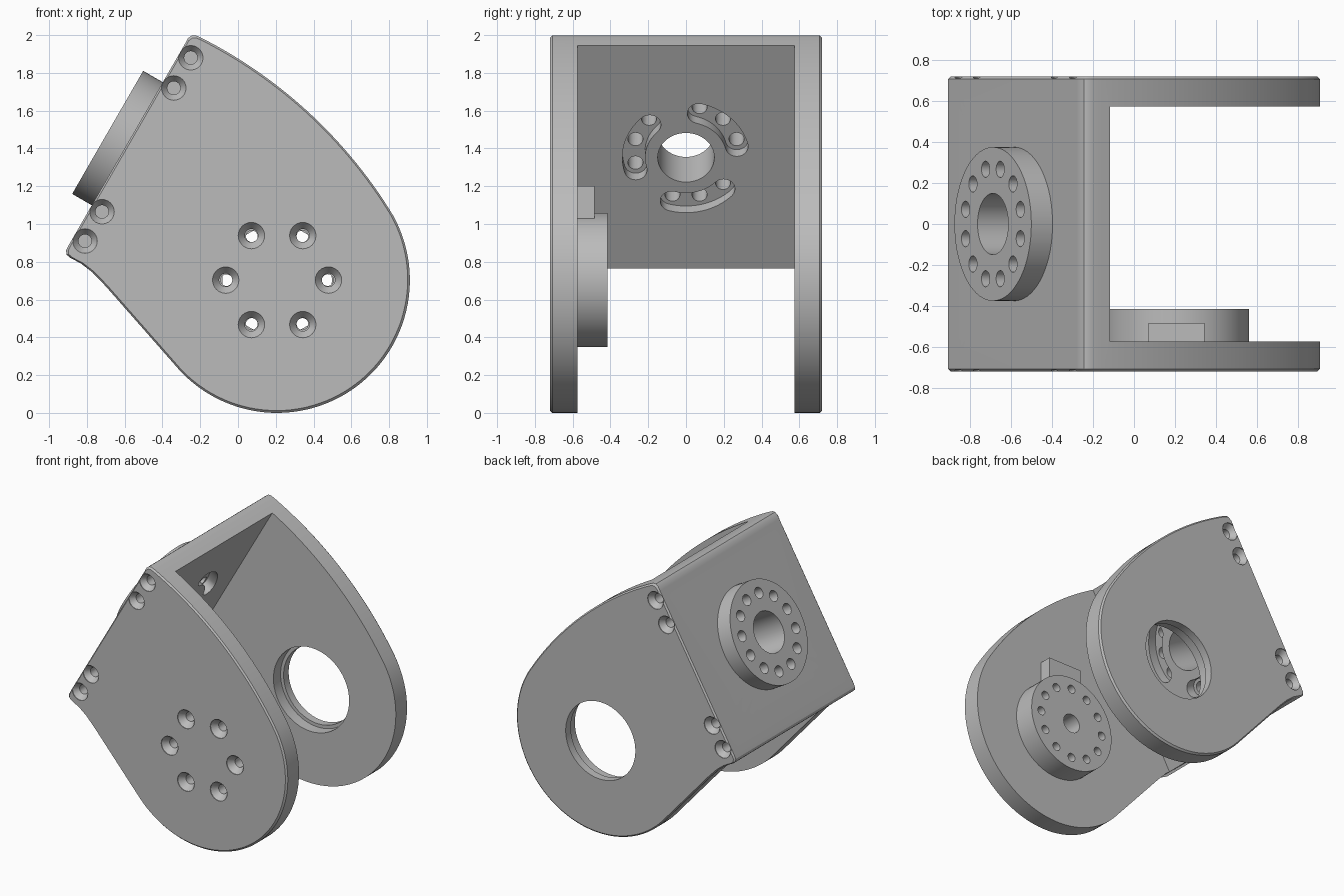
import bpy, bmesh
from math import sin, cos, radians, pi
from mathutils import Matrix, Vector

cube = bpy.data.objects.get("Cube")
if cube:
    bpy.data.objects.remove(cube, do_unlink=True)

grey = bpy.data.materials.new("matte grey")
grey.use_nodes = True
colour = (0.5, 0.5, 0.5, 1)
grey.diffuse_color = colour
grey.node_tree.nodes["Principled BSDF"].inputs["Base Color"].default_value = colour


# --- helpers ---
def arc(cx, cy, r, a0, a1, n):
    angles = [radians(a0 + (a1 - a0) * i / n) for i in range(n + 1)]
    return [(cx + r * cos(a), cy + r * sin(a)) for a in angles]


def loft(bm, loops, m):
    """Closed solid through a stack of (outline, depth) loops."""
    rings = [[bm.verts.new(m @ Vector((x, y, d))) for x, y in pts] for pts, d in loops]
    n = len(rings[0])
    for a, b in zip(rings, rings[1:]):
        for i in range(n):
            j = (i + 1) % n
            bm.faces.new((a[i], a[j], b[j], b[i]))
    bm.faces.new(rings[0])
    bm.faces.new(rings[-1])


def lathe(bm, steps, m, n=32):
    """Solid of revolution from (radius, depth) steps along local z."""
    loft(bm, [(arc(0, 0, r, 0, 360 - 360 / n, n - 1), d) for r, d in steps], m)


def finish(name, bm):
    bmesh.ops.recalc_face_normals(bm, faces=bm.faces)
    mesh = bpy.data.meshes.new(name)
    bm.to_mesh(mesh)
    bm.free()
    mesh.materials.append(grey)
    ob = bpy.data.objects.new(name, mesh)
    bpy.context.collection.objects.link(ob)
    return ob


def cut(ob, bm):
    """Subtract the solids in bm from ob."""
    cutter = finish("cutter", bm)
    cutter.hide_render = True
    mod = ob.modifiers.new("cut", "BOOLEAN")
    mod.operation = "DIFFERENCE"
    mod.solver = "EXACT"
    mod.object = cutter
    deps = bpy.context.evaluated_depsgraph_get()
    mesh = bpy.data.meshes.new_from_object(ob.evaluated_get(deps))
    ob.modifiers.clear()
    ob.data = mesh
    bpy.data.objects.remove(cutter, do_unlink=True)


def smooth(ob):
    bpy.ops.object.select_all(action="DESELECT")
    ob.select_set(True)
    bpy.context.view_layer.objects.active = ob
    bpy.ops.object.shade_smooth_by_angle(angle=radians(30))


def polar(r, degrees):
    return r * cos(radians(degrees)), r * sin(radians(degrees))


# --- frames: local z runs into each plate, or out of the slanted wall ---
PX, PZ, HALF, INNER = 0.207, 0.703, 0.72, 0.575
WALL_IN, WALL_OUT, WALL_MID = 1.074, 1.22, 0.941
wall = Matrix.Rotation(radians(-60), 4, "Y")
hub = wall @ Matrix.Translation((WALL_MID, 0, 0))


def front(x, z):
    return Matrix.Translation((x, -HALF, z)) @ Matrix.Rotation(-pi / 2, 4, "X")


def back(x, z):
    return Matrix.Translation((x, HALF, z)) @ Matrix.Rotation(pi / 2, 4, "X")


# --- bracket: side profile with chamfered rims, hollowed to a U ---
profile = arc(PX, PZ, 0.703, 222, 392, 56)[:-1]
profile += arc(-1.34, -0.27, 2.53, 32.2, 63.2, 28)
profile += [(-0.225, 1.999), (-0.245, 1.998), (-0.265, 1.983), (-0.28, 1.955),
            (-0.895, 0.89), (-0.91, 0.86), (-0.908, 0.838), (-0.89, 0.822),
            (-0.83, 0.79), (-0.77, 0.743), (-0.7, 0.67)]
# side axis pointing back, so outlines read as (x, z)
upright = Matrix(((1, 0, 0, 0), (0, 0, 1, 0), (0, 1, 0, 0), (0, 0, 0, 1)))
rim = [(x * 0.987, 0.95 + (z - 0.95) * 0.987) for x, z in profile]
bm = bmesh.new()
loft(bm, [(rim, -HALF), (profile, 0.012 - HALF),
          (profile, HALF - 0.012), (rim, HALF)], upright)
bracket = finish("bracket", bm)

bm = bmesh.new()
loft(bm, [([(-3, -INNER), (3, -INNER), (3, INNER), (-3, INNER)], d)
          for d in (-3, WALL_IN)], wall)
cut(bracket, bm)

# --- screw holes, bearing hole, wall bore ---
bm = bmesh.new()
for i in range(6):
    dx, dz = polar(0.272, 60 * i)
    lathe(bm, [(0.07, -0.02), (0.07, 0.005), (0.035, 0.05), (0.035, 0.2)],
          front(PX + dx, PZ + dz), 24)
for x, z in ((-0.25, 1.88), (-0.34, 1.72), (-0.72, 1.065), (-0.81, 0.91)):
    for side in (front, back):
        lathe(bm, [(0.065, -0.02), (0.065, 0.005), (0.035, 0.045), (0.035, 0.12)],
              side(x, z), 24)
lathe(bm, [(0.29, -0.1), (0.29, 0.06), (0.315, 0.06), (0.315, 0.3)], back(PX, PZ), 64)
lathe(bm, [(0.15, 0.9), (0.15, 1.5)], hub, 48)
cut(bracket, bm)

# --- curved slots on the inside of the wall ---
RING, SLOT = 0.277, 0.06
bm = bmesh.new()
for mid in (45, 165, 285):
    a, b = mid - 31, mid + 31
    outline = arc(0, 0, RING + SLOT, a, b, 16)
    outline += arc(*polar(RING, b), SLOT, b, b + 180, 12)[1:-1]
    outline += arc(0, 0, RING - SLOT, b, a, 16)
    outline += arc(*polar(RING, a), SLOT, a + 180, a + 360, 12)[1:-1]
    loft(bm, [(outline, 1.0), (outline, 1.144)], hub)
cut(bracket, bm)


def wall_holes():
    bm = bmesh.new()
    for i in range(12):
        x, y = polar(RING, 15 + 30 * i)
        lathe(bm, [(0.04, 1.135), (0.04, 1.5)], hub @ Matrix.Translation((x, y, 0)), 20)
    return bm


cut(bracket, wall_holes())
smooth(bracket)

# --- round flange outside the wall ---
bm = bmesh.new()
lathe(bm, [(0.376, WALL_OUT - 0.005), (0.376, 1.34)], hub, 72)
flange = finish("wall_flange", bm)
bm = wall_holes()
lathe(bm, [(0.15, 0.9), (0.15, 1.5)], hub, 48)
cut(flange, bm)
smooth(flange)

# --- drive disc inside the front plate ---
bm = bmesh.new()
lathe(bm, [(0.355, 0.14), (0.355, 0.305)], front(PX, PZ), 72)
disc = finish("drive_disc", bm)
bm = bmesh.new()
for i in range(12):
    dx, dz = polar(0.268, 30 * i)
    lathe(bm, [(0.031, 0.1), (0.031, 0.4)], front(PX + dx, PZ + dz), 20)
lathe(bm, [(0.07, 0.1), (0.07, 0.4)], front(PX, PZ), 32)
cut(disc, bm)
smooth(disc)

# --- locating tab above the disc ---
bm = bmesh.new()
tab = [(0.07, 1.02), (0.345, 1.02), (0.345, 1.2), (0.07, 1.2)]
loft(bm, [(tab, -INNER - 0.005), (tab, -0.485)], upright)
finish("locating_tab", bm)
